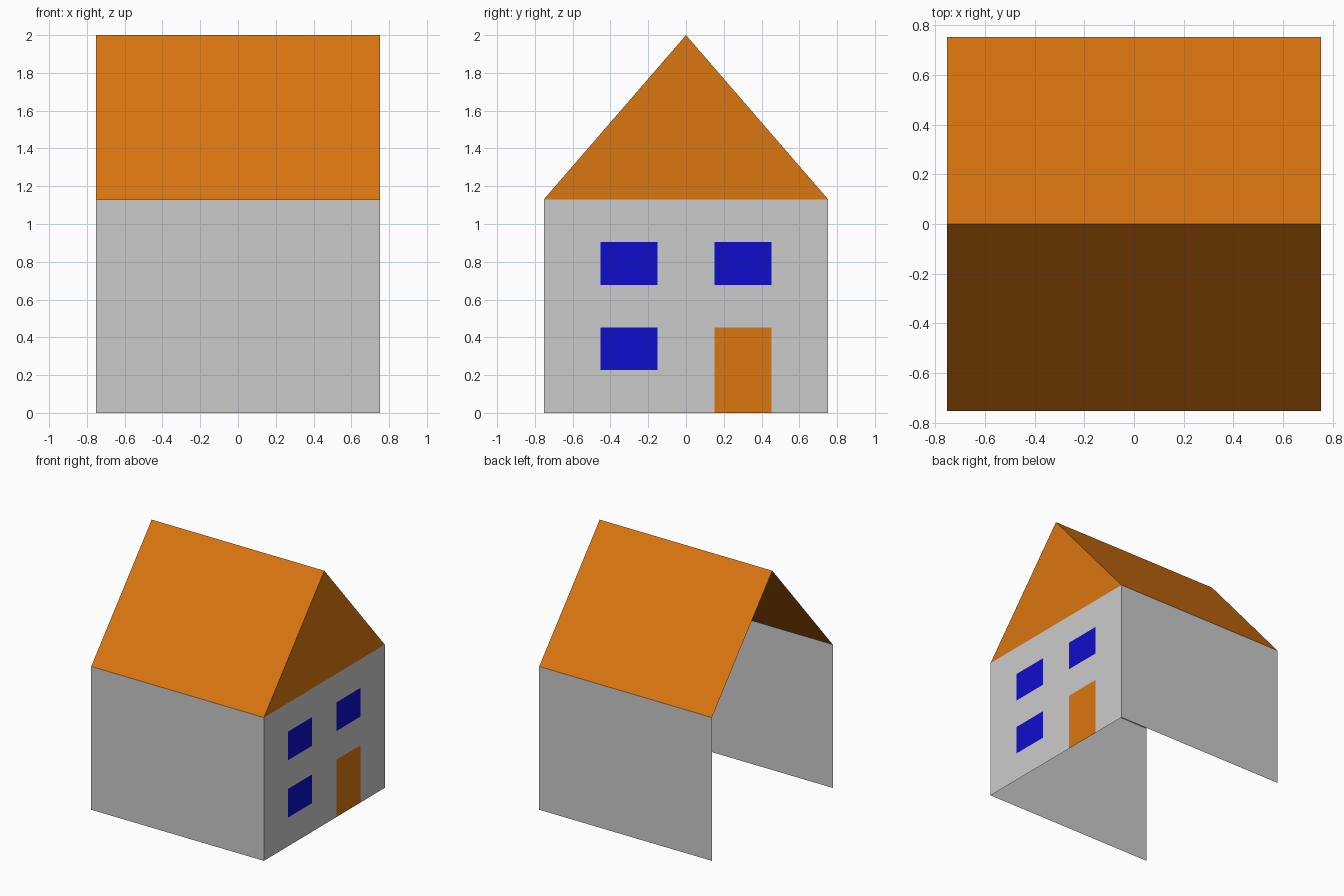
import bpy

if "Cube" in bpy.data.objects:
    bpy.data.objects.remove(bpy.data.objects["Cube"])

W = 0.753          # half width of the square plan
H = 1.13           # wall height
TOP = 2.0          # ridge height
CW, CH = 2 * W / 5, H / 5   # cell of the 5 x 5 facade layout


def material(name, rgb):
    m = bpy.data.materials.new(name)
    m.diffuse_color = (*rgb, 1)
    m.use_nodes = True
    m.node_tree.nodes["Principled BSDF"].inputs["Base Color"].default_value = m.diffuse_color
    return m


def sheet(name, polygons, mat=None):
    """Thin single-sided object from a few polygons."""
    verts, faces = [], []
    for poly in polygons:
        faces.append(range(len(verts), len(verts) + len(poly)))
        verts += poly
    me = bpy.data.meshes.new(name)
    me.from_pydata(verts, [], [list(f) for f in faces])
    if mat:
        me.materials.append(mat)
    ob = bpy.data.objects.new(name, me)
    bpy.context.collection.objects.link(ob)
    return ob


def facade_rect(col, row, cols=1, rows=1):
    """Rectangle of facade cells on the right wall, facing +x."""
    y0, y1 = -W + col * CW, -W + (col + cols) * CW
    z0, z1 = row * CH, (row + rows) * CH
    return [(W, y0, z0), (W, y1, z0), (W, y1, z1), (W, y0, z1)]


orange = material("orange", (0.7, 0.18, 0.005))
blue = material("blue", (0.005, 0.004, 0.6))

# Side walls and roof slopes, mirrored front to back; the left end stays open
for name, s in (("front", -1), ("back", 1)):
    wall = [(s * W, s * W, 0), (-s * W, s * W, 0),
            (-s * W, s * W, H), (s * W, s * W, H)]
    slope = [(s * W, s * W, H), (-s * W, s * W, H),
             (-s * W, 0, TOP), (s * W, 0, TOP)]
    sheet(name + "_wall", [wall])
    sheet(name + "_roof_slope", [slope], orange)

# Gable above the facade
sheet("gable", [[(W, -W, H), (W, W, H), (W, 0, TOP)]], orange)

# Facade with openings filled by windows and door
windows = {"lower_window": (1, 1), "upper_left_window": (1, 3),
           "upper_right_window": (3, 3)}
for name, cell in windows.items():
    sheet(name, [facade_rect(*cell)], blue)
sheet("door", [facade_rect(3, 0, 1, 2)], orange)

filled = set(windows.values()) | {(3, 0), (3, 1)}
sheet("facade_wall", [facade_rect(c, r) for c in range(5) for r in range(5)
                      if (c, r) not in filled])
